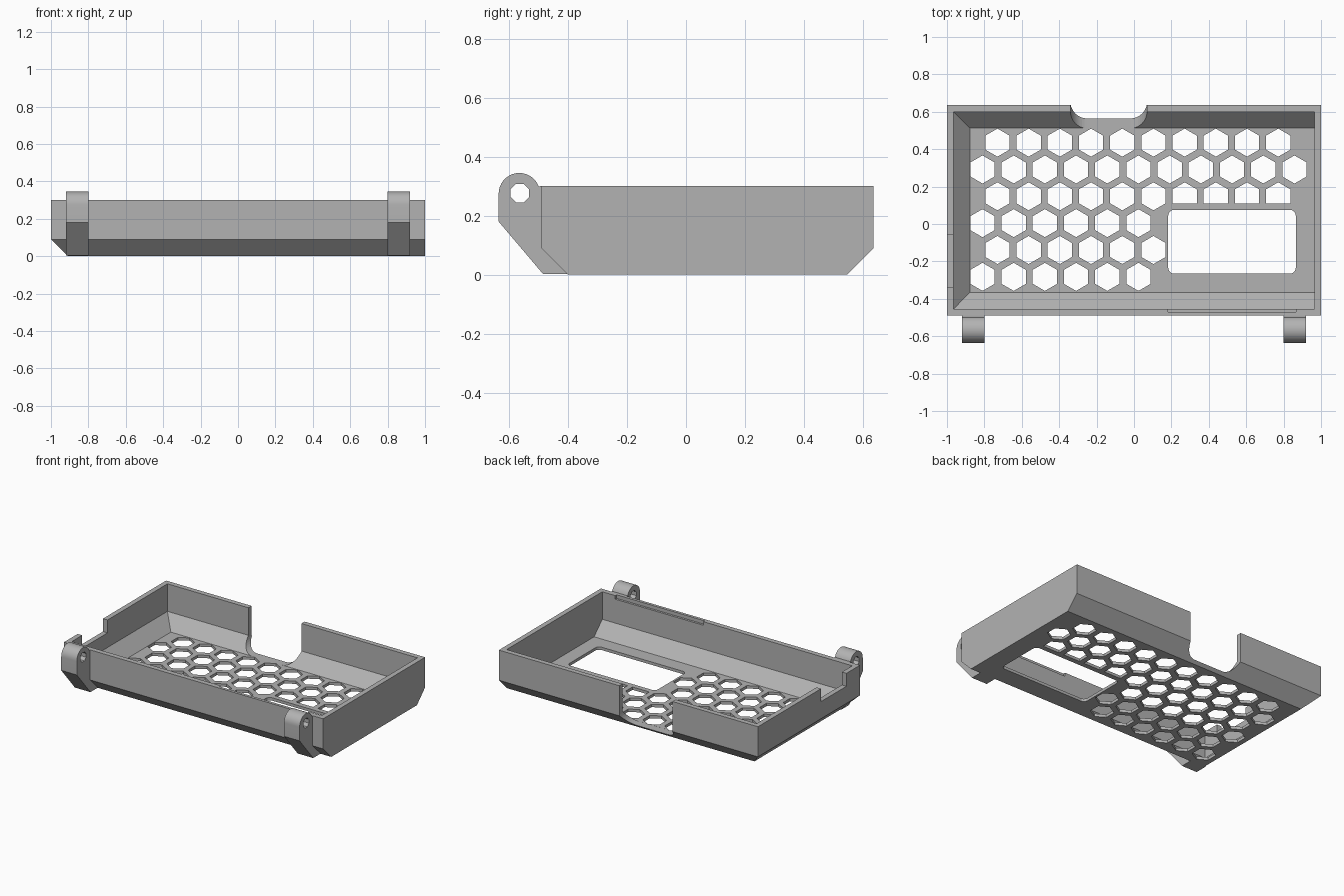
import bpy, bmesh
from math import pi, sin, cos, radians
from mathutils import Vector

if "Cube" in bpy.data.objects:
    bpy.data.objects.remove(bpy.data.objects["Cube"], do_unlink=True)

grey = bpy.data.materials.new("plain grey")
grey.use_nodes = True
grey.diffuse_color = (0.45, 0.45, 0.45, 1)
grey.node_tree.nodes["Principled BSDF"].inputs["Base Color"].default_value = grey.diffuse_color


def make(name, bm):
    bmesh.ops.recalc_face_normals(bm, faces=bm.faces)
    mesh = bpy.data.meshes.new(name)
    bm.to_mesh(mesh)
    bm.free()
    mesh.materials.append(grey)
    obj = bpy.data.objects.new(name, mesh)
    bpy.context.collection.objects.link(obj)
    return obj


def prism(bm, outline, axis, lo, hi):
    """Extrude a 2D outline along one axis."""
    def place(p, d):
        c = list(p)
        c.insert("xyz".index(axis), d)
        return c
    face = bm.faces.new([bm.verts.new(place(p, lo)) for p in outline])
    top = bmesh.ops.extrude_face_region(bm, geom=[face])["geom"]
    shift = Vector(place((0, 0), hi - lo))
    bmesh.ops.translate(bm, vec=shift, verts=[v for v in top if isinstance(v, bmesh.types.BMVert)])


def rectangle(x0, x1, y0, y1):
    return [(x0, y0), (x1, y0), (x1, y1), (x0, y1)]


def arc(cx, cy, r, start, end, steps):
    angles = [radians(start + (end - start) * i / steps) for i in range(steps + 1)]
    return [(cx + r * cos(a), cy + r * sin(a)) for a in angles]


def cut(obj, bm):
    """Subtract closed solids from an object and keep the result."""
    cutter = make("cutter", bm)
    cutter.hide_render = True
    mod = obj.modifiers.new("cut", 'BOOLEAN')
    mod.operation = 'DIFFERENCE'
    mod.solver = 'EXACT'
    mod.object = cutter
    graph = bpy.context.evaluated_depsgraph_get()
    mesh = bpy.data.meshes.new_from_object(obj.evaluated_get(graph))
    obj.modifiers.clear()
    obj.data = mesh
    bpy.data.objects.remove(cutter, do_unlink=True)


# Tray shell: outer rings going up, inner rings going down
bm = bmesh.new()
rings = [(-0.91, 1, -0.40, 0.545, 0), (-1, 1, -0.49, 0.635, 0.09),
         (-1, 1, -0.49, 0.635, 0.3), (-0.965, 0.965, -0.455, 0.6, 0.3),
         (-0.965, 0.965, -0.455, 0.6, 0.108), (-0.877, 0.965, -0.365, 0.512, 0.02)]
loops = [[bm.verts.new((x, y, r[4])) for x, y in rectangle(*r[:4])] for r in rings]
for a, b in zip(loops, loops[1:]):
    for i in range(4):
        j = (i + 1) % 4
        bm.faces.new((a[i], a[j], b[j], b[i]))
bm.faces.new(loops[0])
bm.faces.new(loops[-1])
tray = make("tray", bm)

# Hexagonal vents and the rounded floor window
bm = bmesh.new()
pitch, row_step, radius = 0.1668, 0.1435, 0.075
for row, count in enumerate((10, 11, 10, 6, 6, 6)):
    start = -0.73 if row % 2 == 0 else -0.81
    for col in range(count):
        cx, cy = start + col * pitch, 0.435 - row * row_step
        outline = arc(cx, cy, radius, 30, 330, 5)
        if row == 2 and cx > 0.2:
            outline = [(x, max(y, 0.11)) for x, y in outline]
        prism(bm, outline, "z", -0.1, 0.06)
r = 0.03
window = []
for k, (x, y) in enumerate(((0.865 - r, 0.075 - r), (0.183 + r, 0.075 - r),
                            (0.183 + r, -0.265 + r), (0.865 - r, -0.265 + r))):
    window += arc(x, y, r, 90 * k, 90 * k + 90, 5)
prism(bm, window, "z", -0.1, 0.06)
cut(tray, bm)

# Rounded opening in the back wall, side wall notch, front wall ledge
bm = bmesh.new()
r, floor = 0.09, 0.0195
opening = [(0.07, 0.4), (-0.34, 0.4)]
opening += arc(-0.34 + r, floor + r, r, 180, 270, 10)
opening += arc(0.07 - r, floor + r, r, 270, 360, 10)
prism(bm, opening, "y", 0.505, 0.75)
prism(bm, rectangle(-0.34, -0.06, 0.21, 0.4), "x", -1.1, -0.95)
prism(bm, rectangle(-0.47, -0.44, 0.275, 0.4), "x", 0.183, 0.865)
cut(tray, bm)

# Hinge lugs with a pin hole
for name, x in (("right_hinge_lug", -0.86), ("left_hinge_lug", 0.86)):
    bm = bmesh.new()
    profile = [(-0.48, 0.3), (-0.495, 0.3)] + arc(-0.565, 0.275, 0.07, 20, 180, 16)
    profile += [(-0.635, 0.18), (-0.485, 0.003), (-0.395, 0.003), (-0.48, 0.092)]
    prism(bm, profile, "x", x - 0.06, x + 0.06)
    lug = make(name, bm)
    bm = bmesh.new()
    prism(bm, arc(-0.563, 0.277, 0.034, 22.5, 337.5, 7), "x", x - 0.1, x + 0.1)
    cut(lug, bm)
    bpy.ops.object.select_all(action='DESELECT')
    lug.select_set(True)
    bpy.context.view_layer.objects.active = lug
    bpy.ops.object.shade_smooth_by_angle(angle=radians(30))
